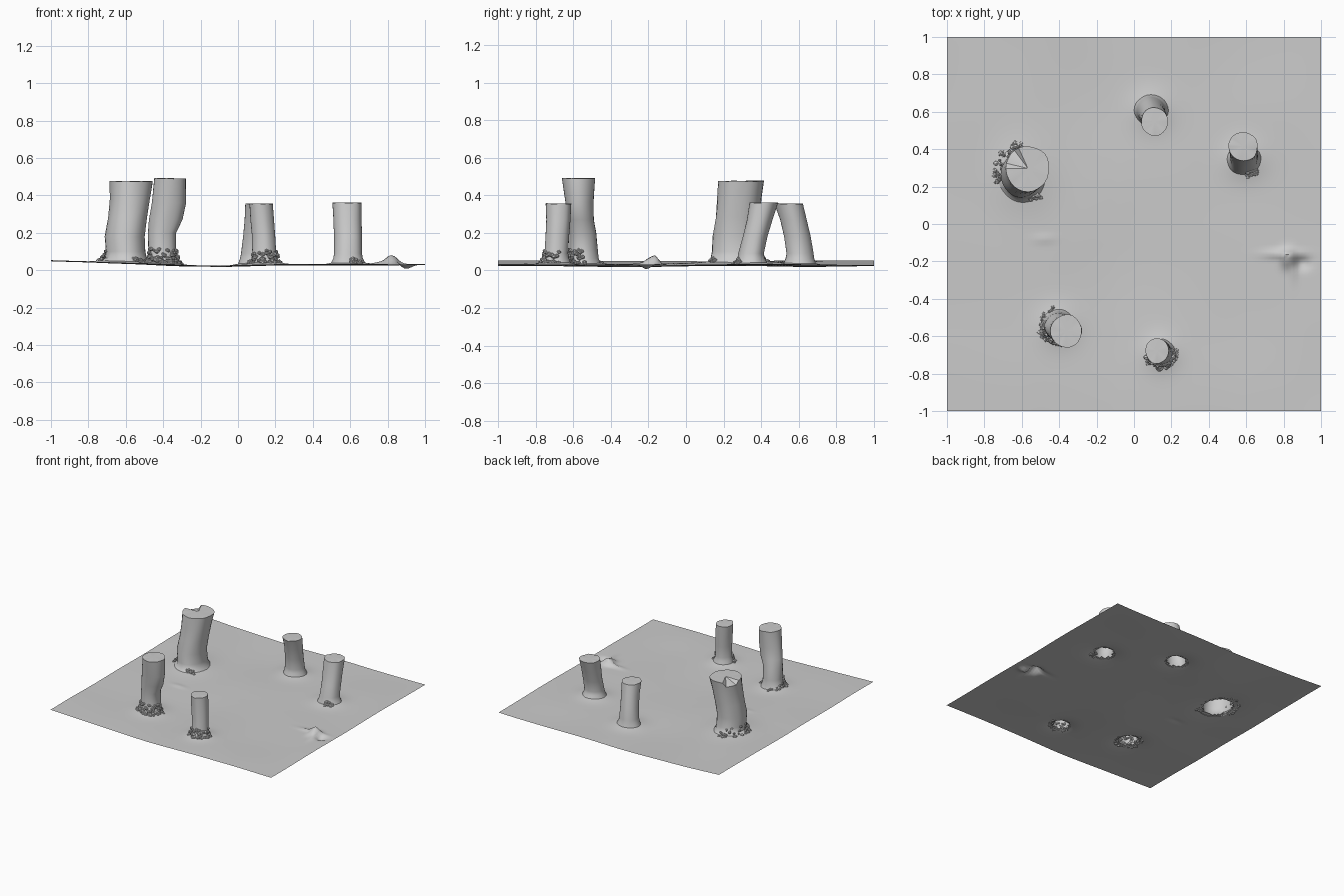
import bpy, bmesh, math, random
from mathutils import Vector, Matrix, noise

if "Cube" in bpy.data.objects:
    bpy.data.objects.remove(bpy.data.objects["Cube"])

random.seed(4)
SIDES = 28

# Trunk sections: (z, centre x, centre y, radius x, radius y); debris: (start deg, end deg, count, height)
TRUNKS = {
    "large_stump": dict(
        rings=[(0.10, -0.60, 0.265, .108, .125), (0.18, -0.605, 0.265, .108, .122),
               (0.28, -0.59, 0.275, .106, .120), (0.38, -0.575, 0.285, .108, .120),
               (0.475, -0.567, 0.297, .115, .122)],
        debris=[(85, 195, 34, .05), (-70, -40, 10, .02)], notch=150),
    "curved_stump": dict(
        rings=[(0.11, -0.405, -0.545, .075, .073), (0.20, -0.405, -0.55, .076, .070),
               (0.27, -0.385, -0.56, .090, .068), (0.36, -0.37, -0.57, .092, .075),
               (0.49, -0.363, -0.572, .082, .087)],
        debris=[(-160, 5, 75, .07), (100, 200, 14, .02)], notch=None),
    "front_stump": dict(
        rings=[(0.09, 0.142, -0.69, .063, .062), (0.18, 0.138, -0.685, .062, .062),
               (0.27, 0.13, -0.68, .062, .064), (0.355, 0.123, -0.677, .063, .068)],
        debris=[(-165, 15, 65, .06)], notch=None),
    "back_stump": dict(
        rings=[(0.09, 0.092, 0.607, .075, .072), (0.18, 0.096, 0.592, .070, .070),
               (0.27, 0.104, 0.572, .070, .070), (0.355, 0.111, 0.547, .072, .075)],
        debris=[], notch=None),
    "right_stump": dict(
        rings=[(0.09, 0.588, 0.347, .075, .070), (0.18, 0.588, 0.368, .075, .068),
               (0.27, 0.586, 0.392, .076, .070), (0.36, 0.585, 0.415, .079, .076)],
        debris=[(-80, -40, 20, .02)], notch=None),
}


def mesh_object(name, bm, angle=40):
    me = bpy.data.meshes.new(name)
    bm.to_mesh(me)
    bm.free()
    ob = bpy.data.objects.new(name, me)
    bpy.context.collection.objects.link(ob)
    bpy.ops.object.select_all(action='DESELECT')
    ob.select_set(True)
    bpy.context.view_layer.objects.active = ob
    bpy.ops.object.shade_smooth_by_angle(angle=math.radians(angle))
    return ob


def bump(x, y, cx, cy, sx, sy, h):
    return h * math.exp(-((x - cx) / sx) ** 2 - ((y - cy) / sy) ** 2)


def ground(x, y):
    # Gentle slope rising at the left and right edges
    z = 0.023 + 0.032 * max(0, -x - .1) ** 1.2 + 0.009 * max(0, x)
    z += 0.010 * noise.noise(Vector((x * 1.7, y * 1.7, 3.1)))
    # Soil swelling round each trunk
    for t in TRUNKS.values():
        _, cx, cy, rx, ry = t["rings"][0]
        z += bump(x, y, cx, cy, rx * 1.45, ry * 1.45, 0.025)
    # Small ridged mound and the hollow beside it
    z += bump(x, y, .82, -.185, .035, .045, .042) + bump(x, y, .80, -.16, .10, .018, .02)
    z += bump(x, y, .85, -.23, .018, .07, .012) - bump(x, y, .90, -.21, .04, .03, .024)
    z += bump(x, y, -.48, -.08, .06, .02, .006)
    return max(z, 0)


# Ground sheet, opened under each hollow trunk
bm = bmesh.new()
bmesh.ops.create_grid(bm, x_segments=110, y_segments=110, size=1)
for v in bm.verts:
    v.co.z = ground(v.co.x, v.co.y)
holes = []
for f in bm.faces:
    c = f.calc_center_median()
    for t in TRUNKS.values():
        _, cx, cy, rx, ry = t["rings"][0]
        if ((c.x - cx) / rx) ** 2 + ((c.y - cy) / ry) ** 2 < 1:
            holes.append(f)
            break
bmesh.ops.delete(bm, geom=holes, context='FACES')
mesh_object("ground", bm, 60)


def build_trunk(name, rings, notch):
    bm = bmesh.new()
    _, bx, by, brx, bry = rings[0]
    # Flared foot sits on the soil, then the trunk sections
    stack = [(None, bx, by, brx * 1.22, bry * 1.22), (.065, bx, by, brx * 1.06, bry * 1.06)] + rings
    loops = []
    for z, cx, cy, rx, ry in stack:
        loop = []
        for i in range(SIDES):
            a = math.tau * i / SIDES
            dx, dy = math.cos(a), math.sin(a)
            k = 1 + .07 * noise.noise(Vector((dx * 1.3 + bx * 9, dy * 1.3 + by * 9, (z or 0) * 7)))
            x, y = cx + rx * k * dx, cy + ry * k * dy
            zz = ground(x, y) - .002 if z is None else z
            if z == rings[-1][0]:
                zz += .004 * noise.noise(Vector((dx * 2, dy * 2, bx)))
                # Broken chip in the rim
                if notch is not None and abs(math.degrees(a) - notch) < 28:
                    zz -= .03
            loop.append(bm.verts.new((x, y, zz)))
        loops.append(loop)
    for lo, hi in zip(loops, loops[1:]):
        for i in range(SIDES):
            j = (i + 1) % SIDES
            bm.faces.new((lo[i], lo[j], hi[j], hi[i]))
    # Sawn top
    z, cx, cy, rx, ry = rings[-1]
    mid = bm.verts.new((cx, cy, z + .002))
    top = loops[-1]
    for i in range(SIDES):
        bm.faces.new((top[i], top[(i + 1) % SIDES], mid))
    mesh_object(name, bm)


def build_debris(name, rings, groups):
    # Crumbly soil lumps piled against the foot
    bm = bmesh.new()
    _, cx, cy, rx, ry = rings[0]
    for start, end, count, height in groups:
        for _ in range(count):
            a = math.radians(random.uniform(start, end))
            u = random.random()
            k = 1.0 + .42 * (1 - u)
            x, y = cx + rx * k * math.cos(a), cy + ry * k * math.sin(a)
            m = (Matrix.Translation((x, y, ground(x, y) + height * u * u))
                 @ Matrix.Rotation(random.uniform(0, 6), 4, 'Z')
                 @ Matrix.Diagonal((random.uniform(.8, 1.4), 1, random.uniform(.7, 1), 1)))
            bmesh.ops.create_icosphere(bm, subdivisions=1, radius=random.uniform(.008, .014), matrix=m)
    mesh_object(name, bm, 30)


for name, t in TRUNKS.items():
    build_trunk(name, t["rings"], t["notch"])
    if t["debris"]:
        build_debris(name + "_soil", t["rings"], t["debris"])
